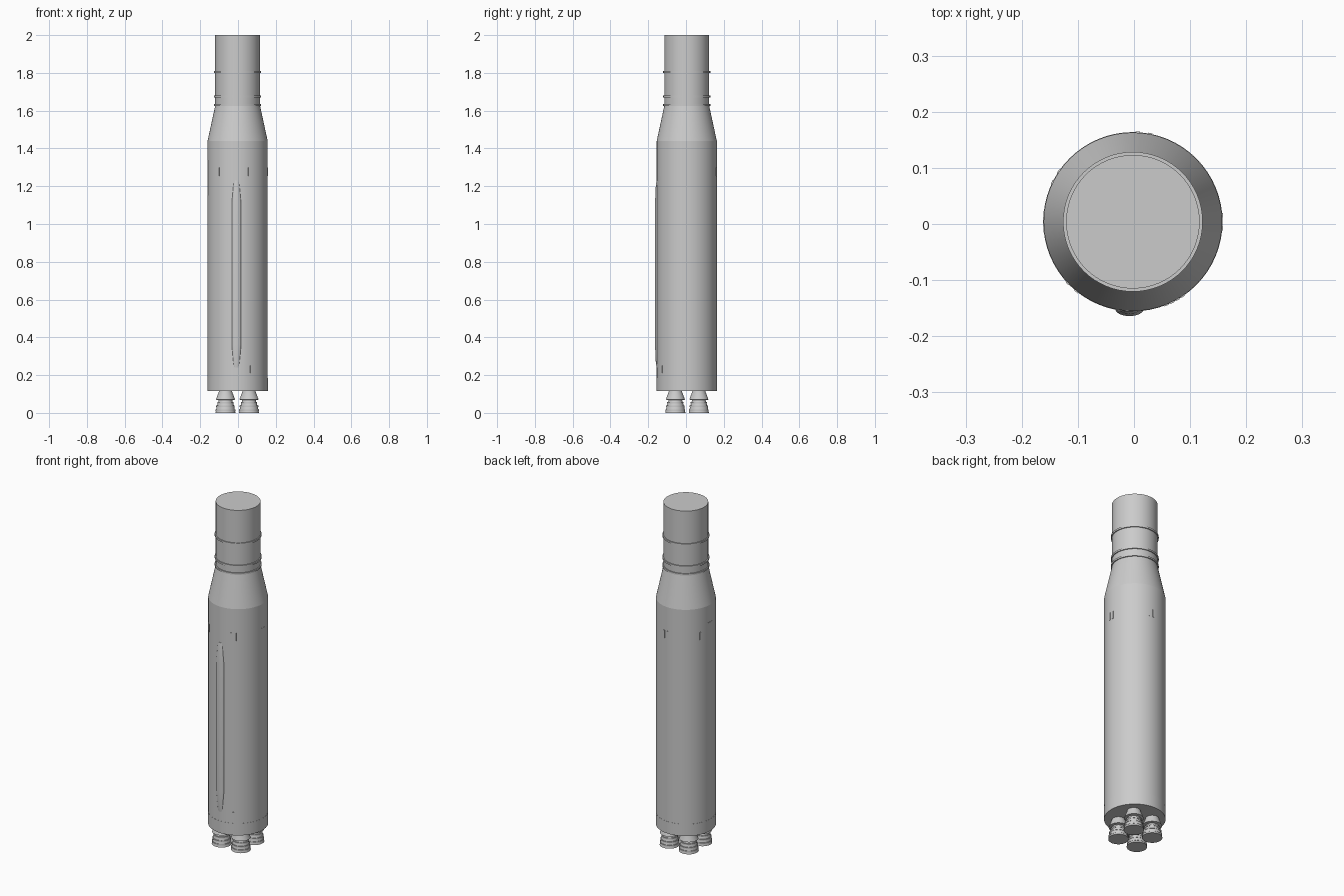
import bpy, bmesh, math
from mathutils import Vector

if "Cube" in bpy.data.objects:
    bpy.data.objects.remove(bpy.data.objects["Cube"])

CX, CY, R = -0.002, 0.004, 0.159   # body axis and radius

grey = bpy.data.materials.new("light_grey")
grey.diffuse_color = (0.6, 0.6, 0.6, 1)
grey.use_nodes = True
grey.node_tree.nodes["Principled BSDF"].inputs["Base Color"].default_value = grey.diffuse_color


def finish(name, bm, angle=30):
    bmesh.ops.recalc_face_normals(bm, faces=bm.faces)
    me = bpy.data.meshes.new(name)
    bm.to_mesh(me)
    bm.free()
    me.materials.append(grey)
    ob = bpy.data.objects.new(name, me)
    bpy.context.collection.objects.link(ob)
    bpy.ops.object.select_all(action='DESELECT')
    ob.select_set(True)
    bpy.context.view_layer.objects.active = ob
    bpy.ops.object.shade_smooth_by_angle(angle=math.radians(angle))
    return ob


def loft(bm, rings, closed=False):
    """Skin a list of equal-length point loops, capped or joined end to end."""
    vs = [[bm.verts.new(p) for p in ring] for ring in rings]
    n = len(vs[0])
    pairs = list(zip(vs, vs[1:])) + ([(vs[-1], vs[0])] if closed else [])
    for a, b in pairs:
        for i in range(n):
            j = (i + 1) % n
            bm.faces.new((a[i], a[j], b[j], b[i]))
    if not closed:
        bm.faces.new(vs[0][::-1])
        bm.faces.new(vs[-1])


def lathe(name, profile, x=CX, y=CY, n=64, closed=False, angle=30):
    bm = bmesh.new()
    loft(bm, [[(x + r * math.cos(math.tau * i / n), y + r * math.sin(math.tau * i / n), z)
               for i in range(n)] for r, z in profile], closed)
    return finish(name, bm, angle)


# Main tank, conical shoulder and upper cylinder
lathe("body", [(R, 0.115), (R, 1.44), (0.119, 1.625), (0.119, 2.0)], angle=10)
lathe("base_skirt", [(R - 0.01, 0.115), (R + 0.0008, 0.115),
                     (R + 0.0008, 0.185), (R - 0.01, 0.185)], closed=True)

# Raised bands on the upper cylinder
for k, z in enumerate((1.63, 1.675, 1.805)):
    lathe(f"band_{k}", [(0.115, z - 0.005), (0.1245, z - 0.005),
                        (0.1245, z + 0.005), (0.115, z + 0.005)], closed=True)

# Four engines: upper fairing cone plus a hooped bell
for k in range(4):
    a = math.radians(45 + 90 * k)
    ex, ey = -0.004 + 0.088 * math.cos(a), 0.006 + 0.088 * math.sin(a)
    lathe(f"engine_mount_{k}", [(0.033, 0.125), (0.036, 0.11), (0.051, 0.07), (0.036, 0.068)],
          ex, ey, 32)
    lathe(f"engine_bell_{k}", [(0.034, 0.075), (0.037, 0.062), (0.046, 0.035),
                               (0.050, 0.014), (0.053, 0.0)], ex, ey, 32)
    for h, (r, z) in enumerate(((0.0435, 0.053), (0.049, 0.034), (0.052, 0.015))):
        lathe(f"bell_hoop_{k}_{h}", [(r - 0.009, z - 0.004), (r, z - 0.004),
                                     (r, z + 0.004), (r - 0.009, z + 0.004)],
              ex, ey, 32, True)

# Cable raceway down the front, rounded section and tapered ends
bm = bmesh.new()
rings = []
for z, w, d in ((0.24, 0.013, 0.001), (0.27, 0.017, 0.005), (0.36, 0.025, 0.009),
                (1.11, 0.025, 0.009), (1.20, 0.017, 0.005), (1.23, 0.013, 0.001)):
    arc = [(-0.008 + w * math.cos(math.pi * i / 12),
            CY - R + 0.003 - (d + 0.003) * math.sin(math.pi * i / 12), z) for i in range(13)]
    rings.append(arc + [(-0.008 - w, CY - R + 0.02, z), (-0.008 + w, CY - R + 0.02, z)])
loft(bm, rings)
finish("raceway", bm, 40)


def plate(name, deg, width, z0, z1, proud):
    """Thin curved plate hugging the body."""
    bm = bmesh.new()
    half = width / 2 / R
    sect = []
    for r, sign in ((R + proud, 1), (R - 0.004, -1)):
        for i in range(7):
            a = math.radians(deg) + sign * half * (i / 3 - 1)
            sect.append((CX + r * math.cos(a), CY + r * math.sin(a)))
    loft(bm, [[(x, y, z) for x, y in sect] for z in (z0, z1)])
    finish(name, bm)


# Slim access strips near the shoulder and one pair near the base
for k, deg in enumerate((227, 296, 0, 83, 150)):
    for s in (-1, 1):
        plate(f"upper_strip_{k}_{s}", deg + 4 * s, 0.008, 1.255, 1.30, 0.002)
for s in (-1, 1):
    plate(f"lower_strip_{s}", 300 + 4 * s, 0.008, 0.21, 0.25, 0.002)
plate("side_plate", 180, 0.04, 1.15, 1.34, 0.001)
